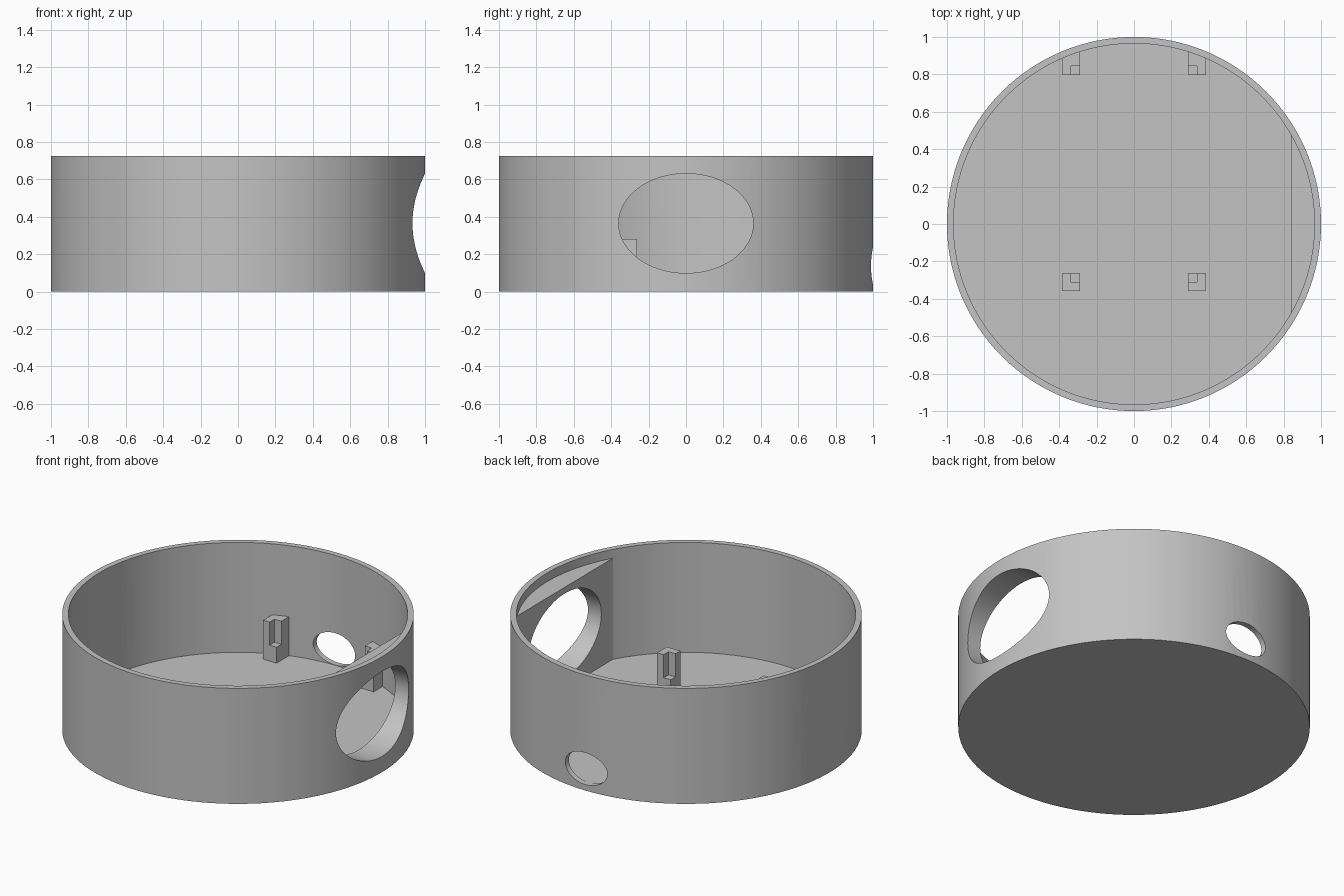
import bpy, bmesh, math
from mathutils import Matrix

if "Cube" in bpy.data.objects:
    bpy.data.objects.remove(bpy.data.objects["Cube"])

HEIGHT, OUTER, INNER, FLOOR = 0.725, 1.0, 0.965, 0.035
SEGMENTS = 128

grey = bpy.data.materials.new("plain_grey")
grey.use_nodes = True
colour = (0.55, 0.55, 0.55, 1)
grey.diffuse_color = colour
grey.node_tree.nodes["Principled BSDF"].inputs["Base Color"].default_value = colour


def make_object(name, bm):
    bmesh.ops.recalc_face_normals(bm, faces=bm.faces)
    mesh = bpy.data.meshes.new(name)
    bm.to_mesh(mesh)
    bm.free()
    mesh.materials.append(grey)
    obj = bpy.data.objects.new(name, mesh)
    bpy.context.collection.objects.link(obj)
    return obj


def prism(name, outline, z0, z1):
    """Extrude a plan outline from z0 up to z1."""
    bm = bmesh.new()
    base = bm.faces.new([bm.verts.new((x, y, z0)) for x, y in outline])
    top = bmesh.ops.extrude_face_region(bm, geom=[base])["geom"]
    verts = [v for v in top if isinstance(v, bmesh.types.BMVert)]
    bmesh.ops.translate(bm, verts=verts, vec=(0, 0, z1 - z0))
    return make_object(name, bm)


def box(name, x0, x1, y0, y1, z0, z1):
    return prism(name, [(x0, y0), (x1, y0), (x1, y1), (x0, y1)], z0, z1)


def hole_cutter(name, angle, distance, z, half_width, half_height, depth):
    """Elliptical cylinder pointing outwards at the given plan angle."""
    bm = bmesh.new()
    bmesh.ops.create_cone(bm, cap_ends=True, segments=64, radius1=1, radius2=1, depth=depth)
    bm.transform(Matrix.Rotation(angle, 4, "Z")
                 @ Matrix.Translation((distance, 0, z))
                 @ Matrix.Rotation(math.pi / 2, 4, "Y")
                 @ Matrix.Diagonal((half_height, half_width, 1, 1)))
    cutter = make_object(name, bm)
    cutter.hide_render = True
    return cutter


def cut(obj, cutter):
    mod = obj.modifiers.new("cut", "BOOLEAN")
    mod.operation = "DIFFERENCE"
    mod.solver = "EXACT"
    mod.object = cutter
    bpy.context.view_layer.objects.active = obj
    bpy.ops.object.modifier_apply(modifier=mod.name)


# Round open tub, spun from its wall and floor section
bm = bmesh.new()
section = [(0, 0), (OUTER, 0), (OUTER, HEIGHT), (INNER, HEIGHT), (INNER, FLOOR), (0, FLOOR)]
verts = [bm.verts.new((r, 0, z)) for r, z in section]
edges = [bm.edges.new(pair) for pair in zip(verts, verts[1:])]
bmesh.ops.spin(bm, geom=verts + edges, axis=(0, 0, 1), cent=(0, 0, 0),
               angle=2 * math.pi, steps=SEGMENTS)
bmesh.ops.remove_doubles(bm, verts=bm.verts, dist=0.0005)
tub = make_object("tub", bm)

# Solid block with a flat inner face against the +x wall
reach, flat_x = 0.975, 0.84
half = math.acos(flat_x / reach)
arc = [half * (i / 16 - 1) for i in range(33)]
flat_block = prism("flat_block", [(reach * math.cos(a), reach * math.sin(a)) for a in arc],
                   0.02, 0.67)

# Wide oval opening, round opening opposite, small oval at the back
oval = hole_cutter("oval_cutter", 0, 0.95, 0.365, 0.36, 0.266, 0.5)
round_hole = hole_cutter("round_cutter", math.pi, 1.0, 0.365, 0.28, 0.28, 0.4)
small = hole_cutter("small_cutter", math.pi / 2, 1.0, 0.137, 0.146, 0.1, 0.3)
for cutter in (oval, round_hole, small):
    cut(tub, cutter)
cut(flat_block, oval)
for cutter in (oval, round_hole, small):
    bpy.data.objects.remove(cutter)

# Four corner posts, each notched towards the middle
for side, sx in (("left", 1), ("right", -1)):
    for end, y0, y1, n0, n1 in (("front", -0.358, -0.262, -0.31, -0.2),
                                ("back", 0.797, 0.92, 0.7, 0.845)):
        post = box(f"{end}_{side}_post", sx * 0.29, sx * 0.384, y0, y1, 0.02, 0.28)
        notch = box("notch_cutter", sx * 0.2, sx * 0.338, n0, n1, 0.135, 0.4)
        cut(post, notch)
        bpy.data.objects.remove(notch)

# Smooth the curved walls and keep the rims sharp
bpy.ops.object.select_all(action="DESELECT")
for obj in (tub, flat_block):
    obj.select_set(True)
bpy.context.view_layer.objects.active = tub
bpy.ops.object.shade_smooth_by_angle(angle=math.radians(30))
